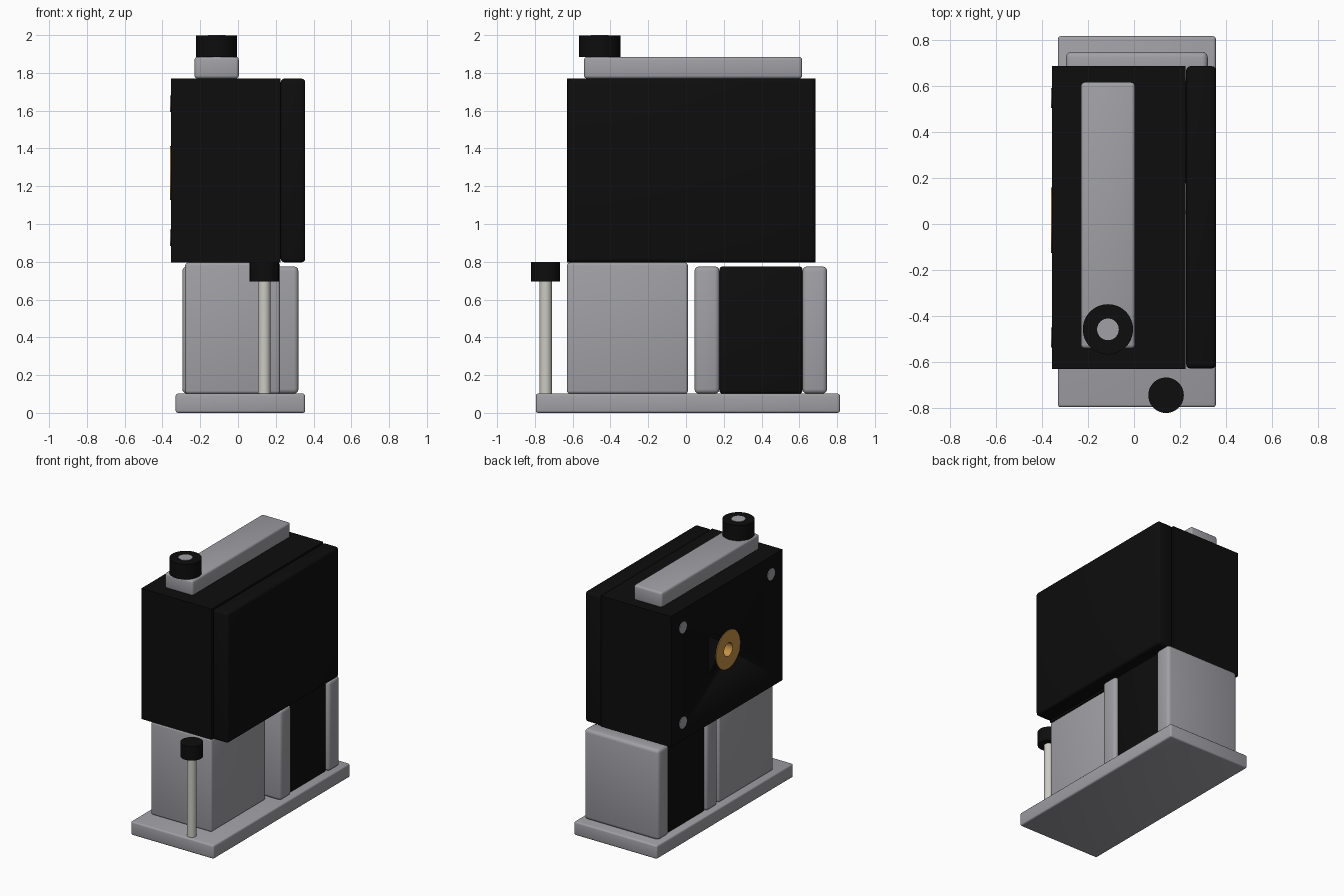
import bpy
import bmesh
import math
from mathutils import Matrix

cube = bpy.data.objects.get("Cube")
if cube:
    bpy.data.objects.remove(cube, do_unlink=True)


def material(name, rgb):
    m = bpy.data.materials.new(name)
    m.use_nodes = True
    color = (*rgb, 1.0)
    m.diffuse_color = color
    m.node_tree.nodes["Principled BSDF"].inputs["Base Color"].default_value = color
    return m


ALUMINIUM = material("aluminium grey", (0.35, 0.35, 0.38))
BLACK = material("matte black", (0.004, 0.004, 0.004))
BRASS = material("brass", (0.55, 0.28, 0.06))
STEEL = material("pale steel", (0.60, 0.60, 0.54))


def finish(name, bm, mat):
    bmesh.ops.recalc_face_normals(bm, faces=bm.faces)
    mesh = bpy.data.meshes.new(name)
    bm.to_mesh(mesh)
    bm.free()
    mesh.materials.append(mat)
    ob = bpy.data.objects.new(name, mesh)
    bpy.context.collection.objects.link(ob)
    bpy.ops.object.select_all(action='DESELECT')
    ob.select_set(True)
    bpy.context.view_layer.objects.active = ob
    bpy.ops.object.shade_smooth_by_angle(angle=math.radians(35))
    return ob


def box(name, x, y, z, mat, bevel=0.0):
    """Box from (min, max) ranges with optionally rounded edges."""
    bm = bmesh.new()
    bmesh.ops.create_cube(bm, size=1)
    for v in bm.verts:
        v.co = [r[0] + (c + 0.5) * (r[1] - r[0]) for c, r in zip(v.co, (x, y, z))]
    if bevel:
        bmesh.ops.bevel(bm, geom=list(bm.edges), offset=bevel, segments=3,
                        profile=0.5, affect='EDGES')
    return finish(name, bm, mat)


def lathe(name, profile, origin, mat, axis='Z', steps=48):
    """Spin (radius, height) points around an axis through origin."""
    bm = bmesh.new()
    verts = [bm.verts.new((r, 0, h)) for r, h in profile]
    edges = [bm.edges.new(p) for p in zip(verts, verts[1:])]
    bmesh.ops.spin(bm, geom=verts + edges, cent=(0, 0, 0), axis=(0, 0, 1),
                   angle=math.tau, steps=steps)
    bmesh.ops.remove_doubles(bm, verts=bm.verts, dist=1e-5)
    turn = Matrix.Rotation(-math.pi / 2, 4, 'Y') if axis == '-X' else Matrix()
    bm.transform(Matrix.Translation(origin) @ turn)
    return finish(name, bm, mat)


def disc_profile(r, h0, h1):
    return [(0, h0), (r, h0), (r, h1), (0, h1)]


# Base and the supports standing on it
box("base_plate", (-0.33, 0.355), (-0.795, 0.815), (0, 0.102), ALUMINIUM, 0.012)
box("front_block", (-0.28, 0.222), (-0.63, 0.01), (0.102, 0.795), ALUMINIUM, 0.014)
for name, y in (("inner_plate", (0.045, 0.177)), ("rear_plate", (0.617, 0.747))):
    box(name, (-0.295, 0.32), y, (0.102, 0.775), ALUMINIUM, 0.024)
box("support_core", (-0.28, 0.30), (0.177, 0.617), (0.102, 0.775), BLACK, 0.016)

# Main housing with a bore for the bushing, and its side cover
SIDE = -0.356
BUSH = (SIDE, 0.017, 1.27)
housing = box("main_housing", (SIDE, 0.224), (-0.63, 0.685), (0.795, 1.77), BLACK)
cutter = lathe("bore_cutter", disc_profile(0.07, -0.13, 0.05), BUSH, BLACK, '-X')
cutter.hide_render = True
mod = housing.modifiers.new("bore", 'BOOLEAN')
mod.operation = 'DIFFERENCE'
mod.object = cutter
mod.solver = 'EXACT'
bpy.context.view_layer.objects.active = housing
bpy.ops.object.modifier_apply(modifier=mod.name)
bpy.data.objects.remove(cutter, do_unlink=True)
box("side_cover", (0.226, 0.356), (-0.627, 0.685), (0.797, 1.77), BLACK, 0.02)

# Brass bushing with a recessed centre, and the three screw heads around it
lathe("brass_bushing", [(0, -0.10), (0.05, -0.10), (0.05, 0.005), (0.142, 0.005),
                        (0.142, -0.001), (0.069, -0.001), (0.069, -0.12), (0, -0.12)],
      BUSH, BRASS, '-X')
for name, y, z in (("upper_rear_screw", 0.547, 1.637),
                   ("lower_rear_screw", 0.547, 0.927),
                   ("upper_front_screw", -0.492, 1.637)):
    lathe(name, disc_profile(0.043, -0.002, 0.004), (SIDE, y, z), ALUMINIUM, '-X', 32)

# Top bar with its knob
box("top_bar", (-0.23, 0.004), (-0.54, 0.615), (1.77, 1.885), ALUMINIUM, 0.016)
KNOB = (-0.113, -0.457, 0)
lathe("top_knob", disc_profile(0.109, 1.885, 1.998), KNOB, BLACK)
lathe("knob_pin", disc_profile(0.047, 1.99, 2.0), KNOB, ALUMINIUM)

# Free-standing thumbscrew at the front
THUMB = (0.139, -0.743, 0)
lathe("thumbscrew_shaft", disc_profile(0.033, 0.10, 0.70), THUMB, STEEL)
lathe("thumbscrew_head", disc_profile(0.077, 0.695, 0.80), THUMB, BLACK)
